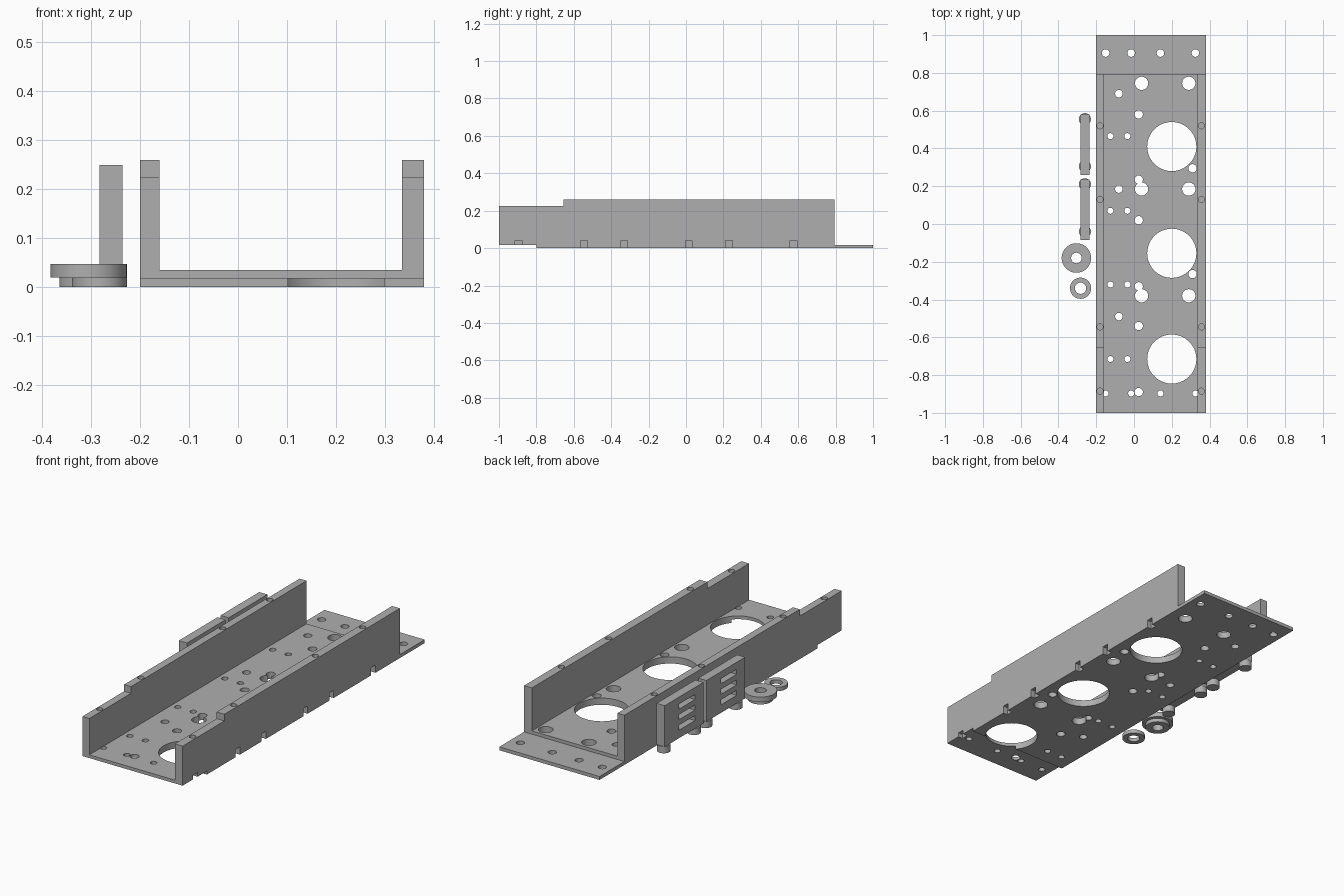
import bpy, bmesh, math
from mathutils import Matrix, Vector

if "Cube" in bpy.data.objects:
    bpy.data.objects.remove(bpy.data.objects["Cube"])

grey = bpy.data.materials.new("plain grey")
grey.diffuse_color = (0.43, 0.43, 0.43, 1)
grey.use_nodes = True
grey.node_tree.nodes["Principled BSDF"].inputs["Base Color"].default_value = grey.diffuse_color


def finish(name, bm):
    bmesh.ops.recalc_face_normals(bm, faces=bm.faces)
    me = bpy.data.meshes.new(name)
    bm.to_mesh(me)
    bm.free()
    me.materials.append(grey)
    ob = bpy.data.objects.new(name, me)
    bpy.context.collection.objects.link(ob)
    return ob


def box(bm, x0, x1, y0, y1, z0, z1):
    size = Matrix.Diagonal((x1 - x0, y1 - y0, z1 - z0, 1))
    mid = Vector((x0 + x1, y0 + y1, z0 + z1)) / 2
    bmesh.ops.create_cube(bm, size=1, matrix=Matrix.Translation(mid) @ size)


def cyl(bm, x, y, r, z0, z1, seg=32):
    bmesh.ops.create_cone(bm, cap_ends=True, segments=seg, radius1=r, radius2=r,
                          depth=z1 - z0, matrix=Matrix.Translation((x, y, (z0 + z1) / 2)))


def select(ob):
    bpy.ops.object.select_all(action='DESELECT')
    ob.select_set(True)
    bpy.context.view_layer.objects.active = ob


def cut(ob, bm):
    cutter = finish("cutter", bm)
    cutter.hide_render = True
    mod = ob.modifiers.new("cut", 'BOOLEAN')
    mod.operation = 'DIFFERENCE'
    mod.solver = 'EXACT'
    mod.use_self = True
    mod.object = cutter
    select(ob)
    bpy.ops.object.modifier_apply(modifier=mod.name)
    bpy.data.objects.remove(cutter)


def smooth(ob):
    select(ob)
    bpy.ops.object.shade_smooth_by_angle(angle=math.radians(30))


def ring(bm, x, y, sections, seg=48):
    """Lathe a closed (radius, height) section around a vertical axis."""
    rows = []
    for i in range(seg):
        a = 2 * math.pi * i / seg
        rows.append([bm.verts.new((x + r * math.cos(a), y + r * math.sin(a), z)) for r, z in sections])
    n = len(sections)
    for i in range(seg):
        p, q = rows[i], rows[(i + 1) % seg]
        for j in range(n):
            k = (j + 1) % n
            bm.faces.new((p[j], q[j], q[k], p[k]))


# Channel: side profile extruded across, then hollowed
profile = [(-1, .018), (-.8, .018), (-.8, 0), (1, 0), (1, .018), (.795, .018),
           (.795, .26), (-.655, .26), (-.655, .225), (-1, .225)]
bm = bmesh.new()
face = bm.faces.new([bm.verts.new((-.2, y, z)) for y, z in profile])
ext = bmesh.ops.extrude_face_region(bm, geom=[face])
bmesh.ops.translate(bm, vec=(.58, 0, 0),
                    verts=[v for v in ext["geom"] if isinstance(v, bmesh.types.BMVert)])
channel = finish("channel", bm)

bm = bmesh.new()
box(bm, -.16, .335, -1.1, .9, .035, .4)
cut(channel, bm)

# Floor holes, listed as radius, x positions, y positions
holes = [
    (.13, [.2], [.41, -.155, -.715]),
    (.035, [.04, .29], [.745, .185, -.38]),
    (.02, [-.08], [.69, .185, -.49]),
    (.022, [.025], [.58, .235, .02, -.33, -.54, -.89]),
    (.016, [-.125, -.035], [.465, .07, -.32, -.715]),
    (.022, [.31], [.295, -.265]),
    (.02, [-.15, -.015, .14, .325], [.905]),
    (.016, [-.15, -.015, .14, .325], [-.897]),
]
bm = bmesh.new()
for r, xs, ys in holes:
    for x in xs:
        for y in ys:
            cyl(bm, x, y, r, -.1, .036, 64 if r > .1 else 32)
cut(channel, bm)

# Blind screw holes in the wall tops, and notches under the right wall
bm = bmesh.new()
for x in (-.18, .357):
    for y in (.52, .13, -.545, -.885):
        cyl(bm, x, y, .016, .13, .4, 24)
for y in (-.895, -.545, -.33, .015, .23, .575):
    box(bm, .355, .45, y - .018, y + .018, -.1, .04)
cut(channel, bm)
smooth(channel)

# Two slotted plates, each standing on a pair of pegs
for i, y0 in enumerate((.26, -.085)):
    bm = bmesh.new()
    box(bm, -.283, -.236, y0, y0 + .32, .035, .25)
    plate = finish(f"slotted_plate_{i + 1}", bm)
    bm = bmesh.new()
    for z in (.09, .145, .2):
        box(bm, -.4, -.2, y0 + .07, y0 + .2, z - .013, z + .013)
    cut(plate, bm)
    bm = bmesh.new()
    for dy in (.045, .295):
        cyl(bm, -.26, y0 + dy, .032, 0, .035)
    smooth(finish(f"plate_pegs_{i + 1}", bm))

# Flanged bushing and small washer
bm = bmesh.new()
ring(bm, -.305, -.18, [(.028, 0), (.06, 0), (.06, .02), (.078, .02), (.078, .047), (.028, .047)])
smooth(finish("flanged_bushing", bm))
bm = bmesh.new()
ring(bm, -.283, -.34, [(.03, 0), (.056, 0), (.056, .02), (.03, .02)])
smooth(finish("small_washer", bm))
